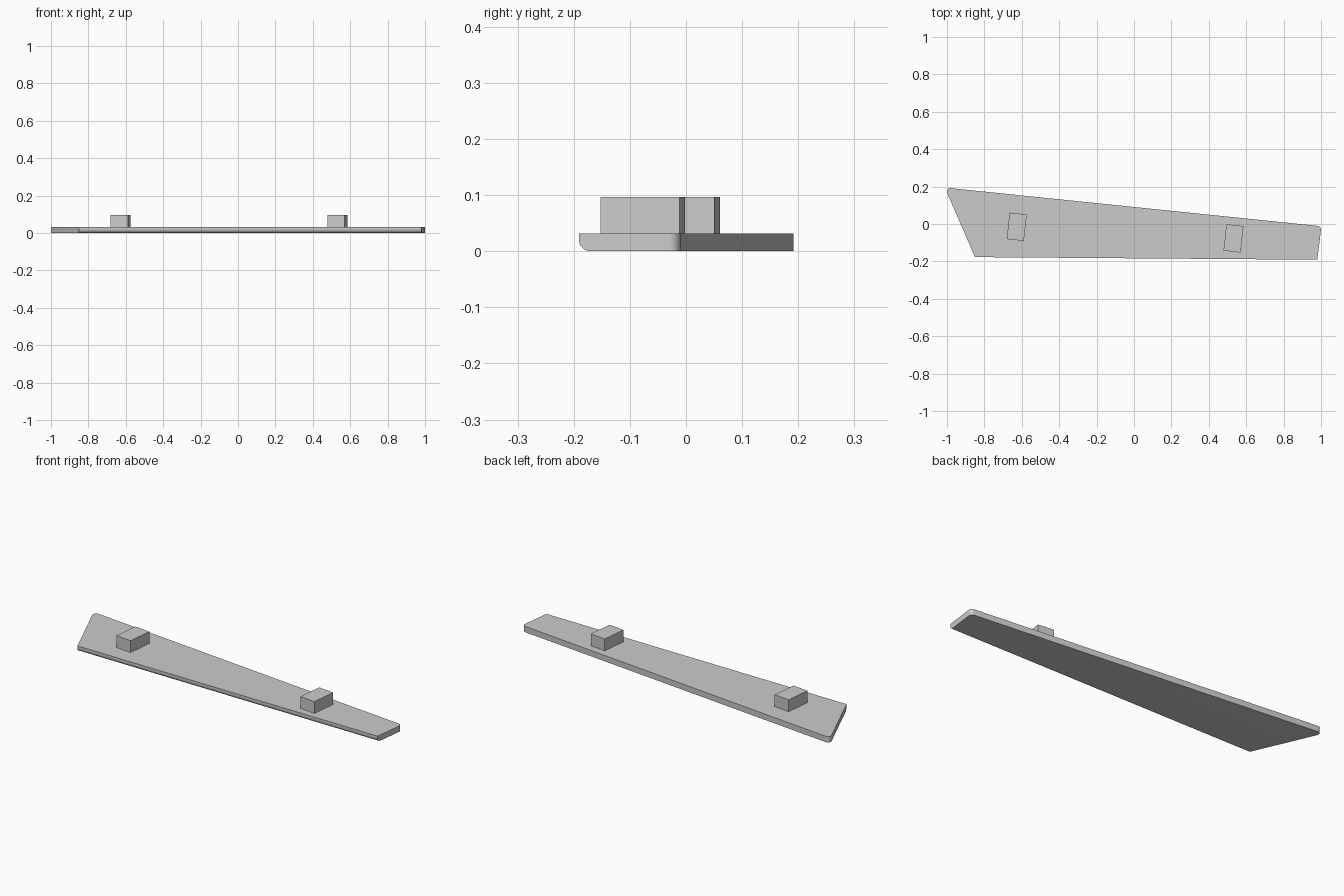
import bpy, bmesh, math

if "Cube" in bpy.data.objects:
    bpy.data.objects.remove(bpy.data.objects["Cube"])

H = 0.032          # plate thickness
TOP = 0.097        # top of the mounting blocks
TILT = -math.radians(6.2)


def finish(bm, name):
    bmesh.ops.recalc_face_normals(bm, faces=bm.faces)
    mesh = bpy.data.meshes.new(name)
    bm.to_mesh(mesh)
    bm.free()
    obj = bpy.data.objects.new(name, mesh)
    bpy.context.collection.objects.link(obj)
    bpy.ops.object.select_all(action='DESELECT')
    obj.select_set(True)
    bpy.context.view_layer.objects.active = obj
    return obj


def round_edge(bm, a, b, offset, segments):
    """Round the edge running between points a and b."""
    def hit(e):
        p, q = (v.co.to_tuple(3) for v in e.verts)
        a3, b3 = (tuple(round(c, 3) for c in t) for t in (a, b))
        return {p, q} == {a3, b3}
    edges = [e for e in bm.edges if hit(e)]
    bmesh.ops.bevel(bm, geom=edges, offset=offset, offset_type='OFFSET',
                    segments=segments, profile=0.5, affect='EDGES')


# Tapered plate: extruded outline, two rounded back corners, rounded lower front edge
front_left, front_right = (-0.85, -0.177), (0.98, -0.191)
back_right, back_left = (1.002, -0.012), (-1.012, 0.195)
bm = bmesh.new()
base = bm.faces.new([bm.verts.new((x, y, 0)) for x, y in
                     (front_left, front_right, back_right, back_left)])
ext = bmesh.ops.extrude_face_region(bm, geom=[base], use_keep_orig=True)
for v in ext['geom']:
    if isinstance(v, bmesh.types.BMVert):
        v.co.z = H
bmesh.ops.recalc_face_normals(bm, faces=bm.faces)
round_edge(bm, (*back_left, 0), (*back_left, H), 0.035, 8)
round_edge(bm, (*back_right, 0), (*back_right, H), 0.02, 8)
round_edge(bm, (*front_left, 0), (*front_right, 0), 0.021, 8)
finish(bm, "tapered_plate")
bpy.ops.object.shade_smooth_by_angle(angle=math.radians(30))

# Two mounting blocks, turned to follow the sloping back edge
for name, x, y in (("left_block", -0.627, -0.015), ("right_block", 0.532, -0.077)):
    bm = bmesh.new()
    bmesh.ops.create_cube(bm, size=1)
    bmesh.ops.scale(bm, vec=(0.092, 0.142, TOP - H), verts=bm.verts)
    block = finish(bm, name)
    block.location = (x, y, (TOP + H) / 2)
    block.rotation_euler.z = TILT
